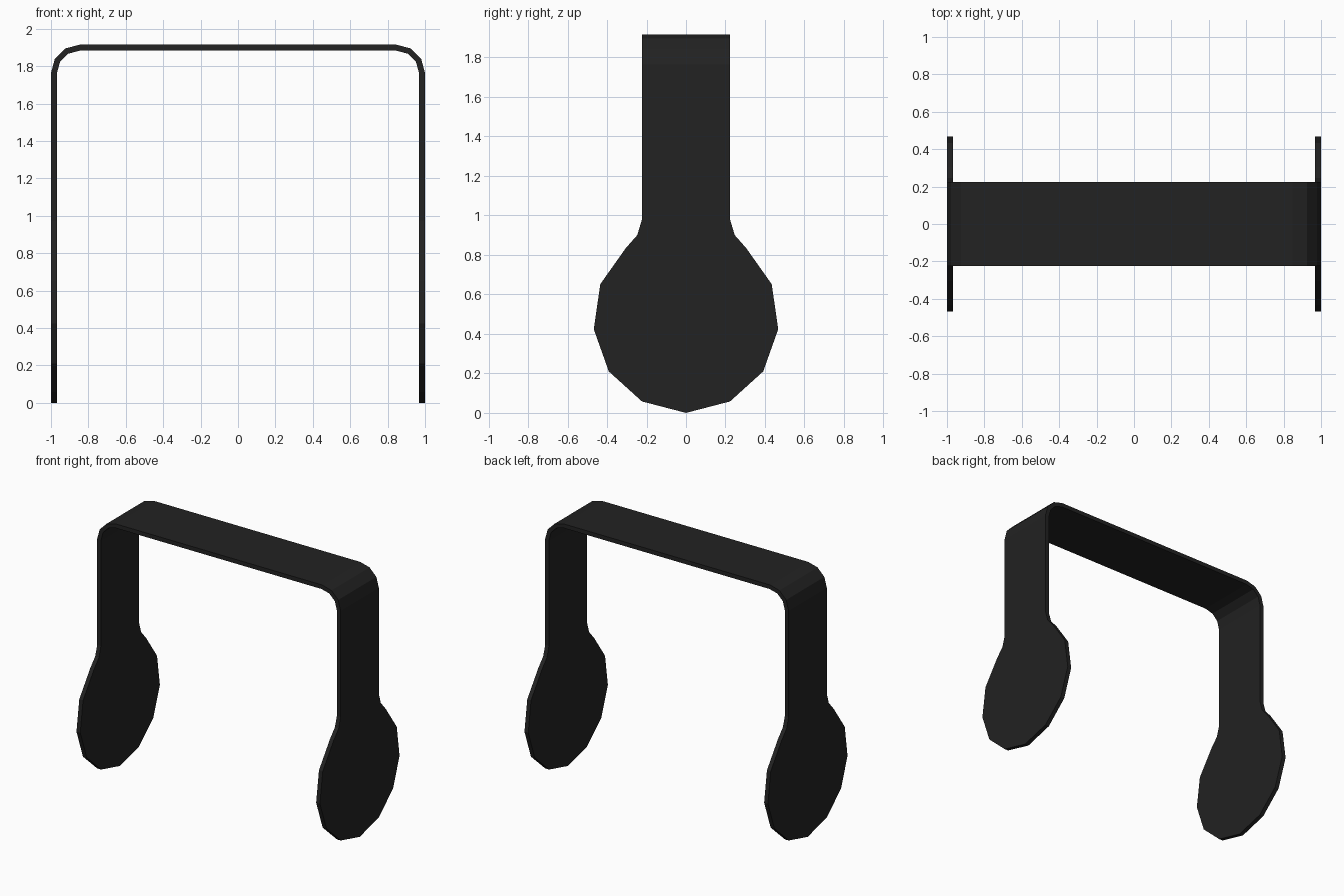
import bpy, bmesh
from math import sin, cos, radians

if "Cube" in bpy.data.objects:
    bpy.data.objects.remove(bpy.data.objects["Cube"], do_unlink=True)

HEIGHT, HALF_WIDTH, RADIUS, THICKNESS = 1.915, 0.224, 0.152, 0.031

# One matte black material
black = bpy.data.materials.new("matte_black")
black.use_nodes = True
color = (0.016, 0.016, 0.016, 1)
black.diffuse_color = color
black.node_tree.nodes["Principled BSDF"].inputs["Base Color"].default_value = color

# Outer path of the left half: crown centre, rounded corner, end of the strap
path = [(0, HEIGHT)]
for angle in (90, 60, 30, 0):
    a = radians(angle)
    path.append((1 - RADIUS + RADIUS * cos(a), HEIGHT - RADIUS + RADIUS * sin(a)))
path.append((1, 0.976))

# Half outline (y, z) of the ear paddle below the strap
paddle = [(0.247, 0.9), (0.305, 0.834), (0.434, 0.652), (0.467, 0.424),
          (0.391, 0.21), (0.223, 0.058)]

bm = bmesh.new()
rows = [[bm.verts.new((x, s * HALF_WIDTH, z)) for s in (-1, 1)] for x, z in path]

# Strap
for (a0, b0), (a1, b1) in zip(rows, rows[1:]):
    bm.faces.new((a0, a1, b1, b0))

# Paddle, sharing the strap's end edge
front = [bm.verts.new((1, -y, z)) for y, z in paddle]
back = [bm.verts.new((1, y, z)) for y, z in reversed(paddle)]
tip = bm.verts.new((1, 0, 0))
bm.faces.new([rows[-1][0], *front, tip, *back, rows[-1][1]])

mesh = bpy.data.meshes.new("headband")
bm.to_mesh(mesh)
bm.free()
mesh.materials.append(black)
band = bpy.data.objects.new("headband", mesh)
bpy.context.collection.objects.link(band)

# Mirror to the other side, then thicken the sheet inward
mirror = band.modifiers.new("mirror", "MIRROR")
mirror.use_clip = True
solid = band.modifiers.new("thickness", "SOLIDIFY")
solid.thickness = THICKNESS
solid.offset = -1
solid.use_even_offset = True
